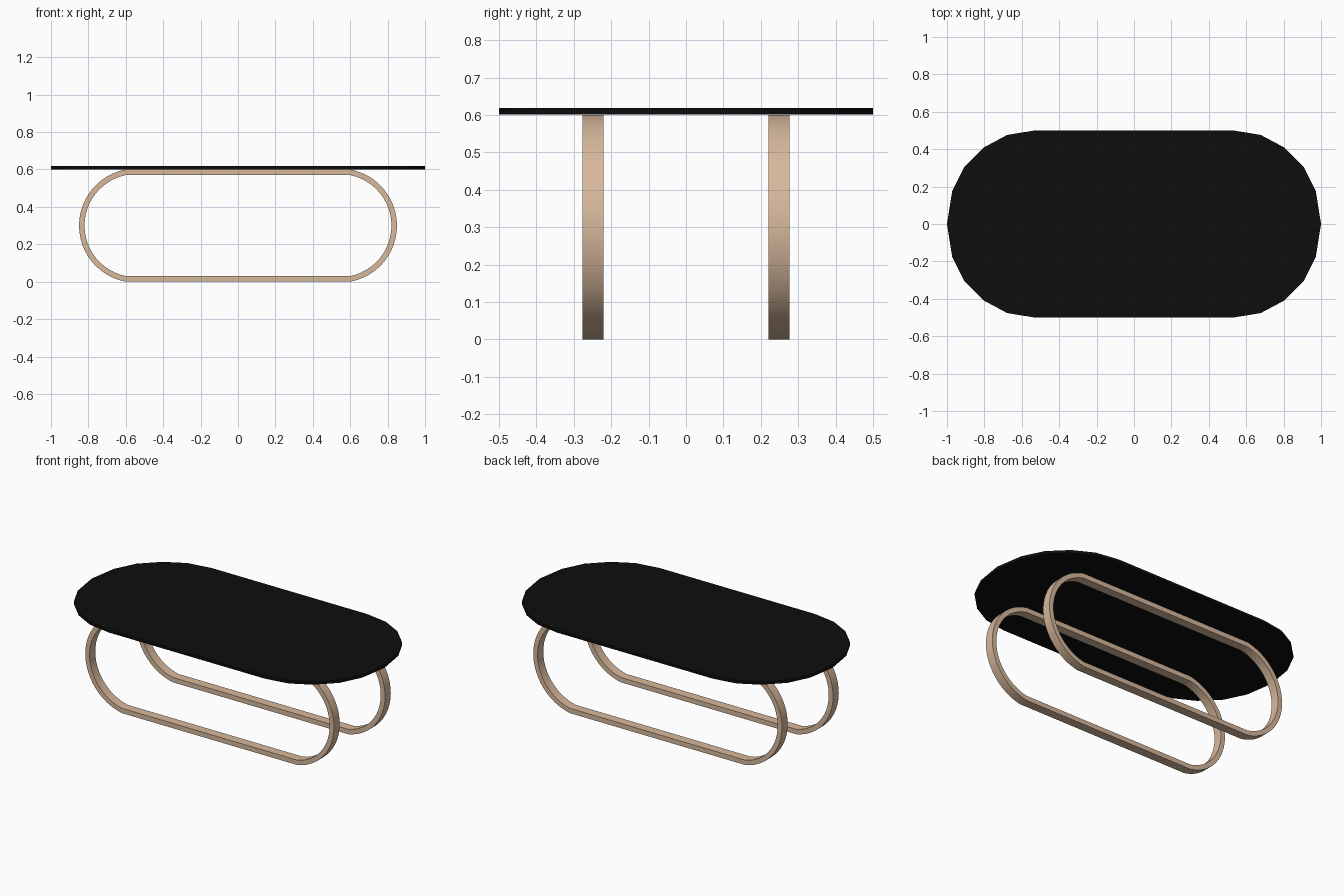
import bpy
import bmesh
from math import asin, cos, sin, pi, radians

cube = bpy.data.objects.get("Cube")
if cube:
    bpy.data.objects.remove(cube, do_unlink=True)


def make_material(name, colour):
    mat = bpy.data.materials.new(name)
    mat.use_nodes = True
    mat.diffuse_color = (*colour, 1)
    mat.node_tree.nodes["Principled BSDF"].inputs["Base Color"].default_value = (*colour, 1)
    return mat


def add_object(name, bm, mat):
    bmesh.ops.recalc_face_normals(bm, faces=bm.faces)
    mesh = bpy.data.meshes.new(name)
    bm.to_mesh(mesh)
    bm.free()
    mesh.materials.append(mat)
    obj = bpy.data.objects.new(name, mesh)
    bpy.context.collection.objects.link(obj)
    return obj


black = make_material("black top", (0.004, 0.004, 0.004))
wood = make_material("pale wood", (0.68, 0.48, 0.33))

# Table top: thin faceted oval slab, mirrored from a quarter outline
quarter = [(1, 0), (0.972, 0.176), (0.908, 0.305), (0.802, 0.41), (0.678, 0.476), (0.532, 0.5)]
half = quarter + [(-x, y) for x, y in reversed(quarter)]
outline = half + [(-x, -y) for x, y in half[1:-1]]
bm = bmesh.new()
base = bm.faces.new([bm.verts.new((x, y, 0.601)) for x, y in outline])
slab = bmesh.ops.extrude_face_region(bm, geom=[base], use_keep_orig=True)
bmesh.ops.translate(bm, vec=(0, 0, 0.017),
                    verts=[v for v in slab["geom"] if isinstance(v, bmesh.types.BMVert)])
add_object("table_top", bm, black)

# Leg loops: flat bands with straight runs and shallow kinks into round ends
STRAIGHT, CENTRE, MID_Z, STEPS = 0.6, 0.545, 0.3, 24


def loop_path(half_height):
    offset = STRAIGHT - CENTRE
    radius = (half_height ** 2 + offset ** 2) ** 0.5
    limit = asin(half_height / radius)
    angles = [-limit + 2 * limit * i / STEPS for i in range(STEPS + 1)]
    right = [(CENTRE + radius * cos(a), MID_Z + radius * sin(a)) for a in angles]
    return right + [(-x, z) for x, z in reversed(right)]


def leg_loop(name, y, half_width=0.028):
    bm = bmesh.new()
    outer, inner = loop_path(0.3), loop_path(0.27)
    rings = [[bm.verts.new((x, y + side, z)) for x, z in path]
             for path, side in ((outer, -half_width), (outer, half_width),
                                (inner, half_width), (inner, -half_width))]
    count = len(outer)
    for k in range(4):
        a, b = rings[k], rings[(k + 1) % 4]
        for i in range(count):
            j = (i + 1) % count
            bm.faces.new((a[i], a[j], b[j], b[i]))
    obj = add_object(name, bm, wood)
    bpy.ops.object.select_all(action="DESELECT")
    obj.select_set(True)
    bpy.context.view_layer.objects.active = obj
    bpy.ops.object.shade_smooth_by_angle(angle=radians(9))


leg_loop("front_leg_loop", -0.249)
leg_loop("back_leg_loop", 0.249)
